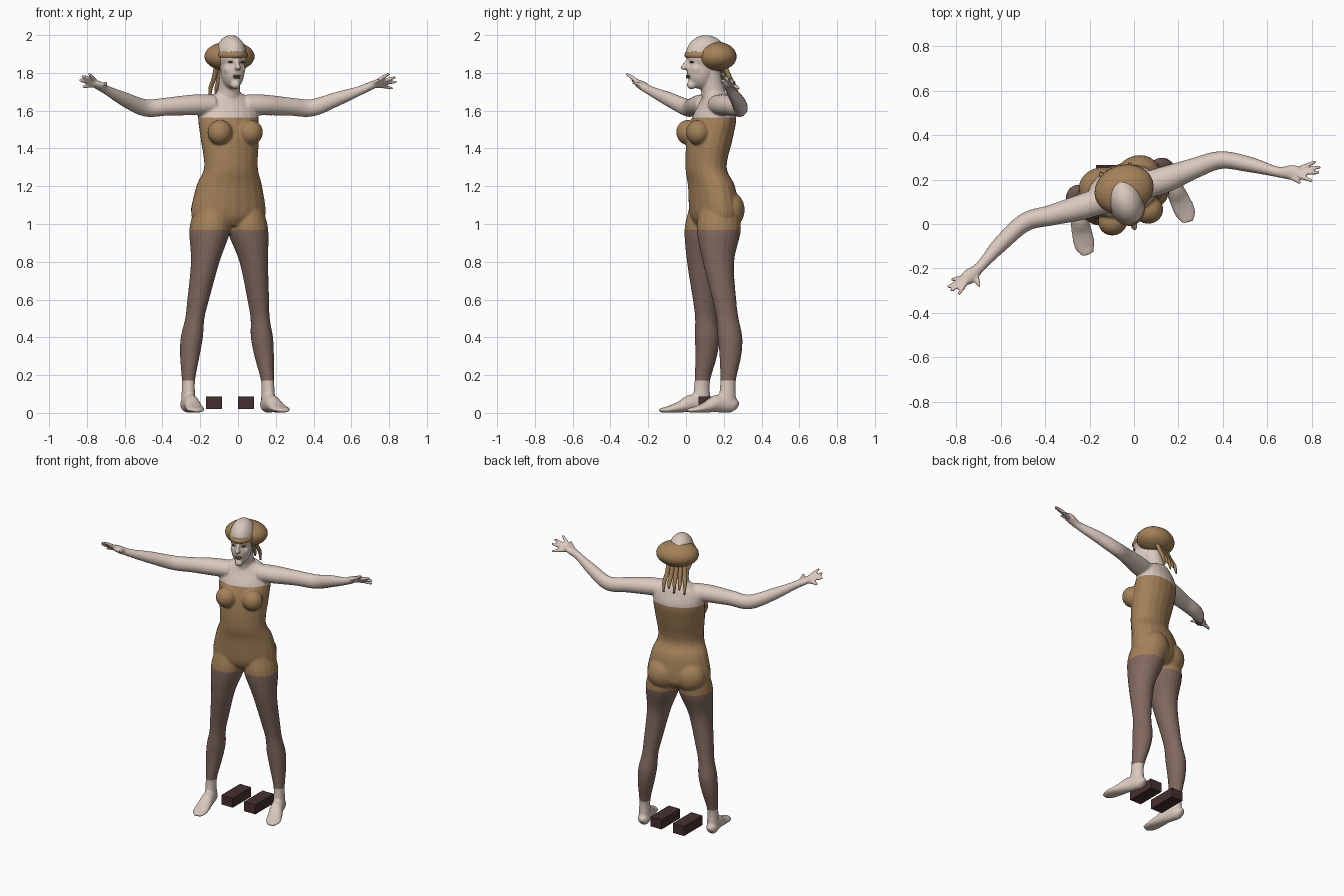
import bpy, bmesh, math
from mathutils import Vector, Matrix

cube = bpy.data.objects.get("Cube")
if cube:
    bpy.data.objects.remove(cube, do_unlink=True)


def material(name, rgb):
    m = bpy.data.materials.new(name)
    m.use_nodes = True
    m.diffuse_color = (*rgb, 1)
    bsdf = next(n for n in m.node_tree.nodes if n.type == 'BSDF_PRINCIPLED')
    bsdf.inputs["Base Color"].default_value = (*rgb, 1)
    bsdf.inputs["Roughness"].default_value = 0.7
    return m


SKIN = material("pale skin", (0.70, 0.58, 0.51))
TAN = material("tan cloth and hair", (0.37, 0.22, 0.10))
STOCKING = material("brown stocking", (0.22, 0.14, 0.115))
DARK = material("dark brown block", (0.06, 0.03, 0.028))
EYE = material("olive eye", (0.12, 0.09, 0.04))
LIP = material("dusky lip", (0.30, 0.16, 0.13))

# The figure's own frame, turned a little to its left
YAW = Matrix.Rotation(math.radians(18), 3, 'Z')
CENTRE = Vector((-0.045, 0.13, 0))
SIDE, BACK, UP = YAW @ Vector((1, 0, 0)), YAW @ Vector((0, 1, 0)), Vector((0, 0, 1))


def place(p):
    return CENTRE + YAW @ Vector(p)


def spline(rows, steps=5):
    """Smoothly interpolate rows of numbers."""
    out = []
    for i in range(len(rows) - 1):
        a, b = rows[max(i - 1, 0)], rows[i]
        c, d = rows[i + 1], rows[min(i + 2, len(rows) - 1)]
        for k in range(steps):
            t = k / steps
            out.append([q + t * (r - p + t * (2 * p - 5 * q + 4 * r - s
                        + t * (3 * (q - r) + s - p))) / 2
                        for p, q, r, s in zip(a, b, c, d)])
    return out + [list(rows[-1])]


def loft(bm, rows, local=True, level=True, sides=20):
    """Skin of ellipses; each row is x, y, z, half width, half depth."""
    rows = spline(rows)
    pts = [place(r[:3]) if local else Vector(r[:3]) for r in rows]
    rings = []
    for i, (p, r) in enumerate(zip(pts, rows)):
        a, b = SIDE, BACK
        if not level:
            t = (pts[min(i + 1, len(pts) - 1)] - pts[max(i - 1, 0)]).normalized()
            a = t.cross(UP).normalized()
            b = a.cross(t)
        rings.append([bm.verts.new(p + a * r[3] * math.cos(w) + b * r[4] * math.sin(w))
                      for w in (math.tau * k / sides for k in range(sides))])
    for lo, hi in zip(rings, rings[1:]):
        for k in range(sides):
            n = (k + 1) % sides
            bm.faces.new((lo[k], lo[n], hi[n], hi[k]))
    bm.faces.new(rings[0][::-1])
    bm.faces.new(rings[-1])


def ball(bm, pos, radii):
    m = Matrix.Translation(place(pos)) @ YAW.to_4x4() @ Matrix.Diagonal((*radii, 1))
    bmesh.ops.create_uvsphere(bm, u_segments=32, v_segments=20, radius=1, matrix=m)


def finish(name, bm, *mats, smooth=True):
    bmesh.ops.recalc_face_normals(bm, faces=bm.faces)
    mesh = bpy.data.meshes.new(name)
    bm.to_mesh(mesh)
    bm.free()
    obj = bpy.data.objects.new(name, mesh)
    bpy.context.collection.objects.link(obj)
    for m in mats:
        mesh.materials.append(m)
    for f in mesh.polygons:
        f.use_smooth = smooth
    return obj


body = bmesh.new()

# Torso and neck
loft(body, [(0, .01, .99, .15, .08), (0, .02, 1.05, .205, .12), (0, .005, 1.2, .18, .118),
            (0, -.025, 1.3, .146, .105), (0, -.005, 1.45, .158, .118),
            (0, .02, 1.56, .165, .112), (0, .03, 1.64, .15, .082), (0, .03, 1.69, .08, .065)])
loft(body, [(0, .03, 1.62, .08, .07), (0, .015, 1.7, .06, .065),
            (0, -.005, 1.77, .055, .065), (0, -.02, 1.86, .055, .065)])

# Head
ball(body, (0, -.025, 1.895), (.078, .11, .105))
ball(body, (0, -.055, 1.812), (.062, .075, .098))
ball(body, (0, -.105, 1.737), (.026, .026, .024))
ball(body, (0, -.145, 1.828), (.016, .022, .013))
loft(body, [(0, -.115, 1.875, .009, .016), (0, -.137, 1.85, .01, .016),
            (0, -.15, 1.83, .013, .02)])

for s in (-1, 1):
    # Chest, seat, cheeks
    ball(body, (s * .085, -.098, 1.485), (.066, .062, .066))
    ball(body, (s * .088, .07, 1.075), (.1, .085, .1))
    ball(body, (s * .035, -.085, 1.82), (.025, .03, .03))
    # Leg
    loft(body, [(s * .095, .015, 1.08, .09, .1), (s * .105, .012, .97, .108, .118),
                (s * .135, 0, .8, .075, .084), (s * .167, .022, .6, .057, .064),
                (s * .182, .035, .5, .05, .06), (s * .195, .045, .4, .058, .066),
                (s * .207, .043, .3, .051, .058), (s * .22, .026, .17, .034, .042),
                (s * .222, .022, .08, .036, .046), (s * .222, .022, .03, .036, .045)])
    # Foot
    loft(body, [(s * .222, .075, .03, .018, .02), (s * .222, .05, .042, .036, .041),
                (s * .224, -.03, .05, .04, .048), (s * .232, -.1, .03, .046, .029),
                (s * .238, -.16, .018, .047, .017), (s * .236, -.205, .013, .026, .01)],
         level=False)

# Arms, each shoulder to palm, then finger tips from thumb to little finger
arms = [
    ([(-.13, .11, 1.63, .06, .055), (-.24, .075, 1.63, .058, .055),
      (-.37, .04, 1.622, .047, .048), (-.49, .008, 1.615, .042, .046),
      (-.6, -.09, 1.66, .036, .038), (-.69, -.19, 1.706, .024, .025),
      (-.74, -.235, 1.735, .034, .022), (-.765, -.255, 1.75, .026, .015)],
     [(-.697, -.285, 1.75), (-.79, -.318, 1.797), (-.825, -.302, 1.785),
      (-.84, -.285, 1.76), (-.825, -.252, 1.725)]),
    ([(.04, .17, 1.63, .06, .055), (.14, .2, 1.63, .06, .055),
      (.27, .25, 1.622, .047, .048), (.39, .288, 1.615, .04, .046),
      (.52, .268, 1.66, .035, .038), (.645, .235, 1.706, .024, .025),
      (.71, .232, 1.735, .034, .022), (.745, .232, 1.75, .028, .015)],
     [(.75, .183, 1.765), (.803, .193, 1.797), (.837, .232, 1.777),
      (.84, .257, 1.752), (.82, .282, 1.717)])]
for rows, tips in arms:
    loft(body, rows, local=False, level=False)
    wrist, palm = Vector(rows[-3][:3]), Vector(rows[-2][:3])
    for i, tip in enumerate(tips):
        tip = Vector(tip)
        root = wrist.lerp(palm, .5) if i == 0 else palm.lerp(tip, .1)
        mid = root.lerp(tip, .55) + Vector((0, 0, .003))
        loft(body, [(*root, .013, .013), (*mid, .0115, .0115), (*tip, .008, .008)],
             local=False, level=False, sides=10)

# Fuse into one smooth skin, then colour by height
figure = finish("body", body, SKIN, TAN, STOCKING)
remesh = figure.modifiers.new("fuse", 'REMESH')
remesh.mode = 'VOXEL'
remesh.voxel_size = 0.007
relax = figure.modifiers.new("relax", 'SMOOTH')
relax.factor, relax.iterations = 0.5, 4
graph = bpy.context.evaluated_depsgraph_get()
fused = bpy.data.meshes.new_from_object(figure.evaluated_get(graph))
figure.modifiers.clear()
figure.data = fused
fused.materials.clear()
for m in (SKIN, TAN, STOCKING):
    fused.materials.append(m)
for f in fused.polygons:
    z = f.center.z
    f.use_smooth = True
    f.material_index = 0
    if abs(f.center.x) < .32 and .17 < z < 1.563:
        f.material_index = 1 if z > .97 else 2

# Hair: rounded back, forehead band and hanging locks
hair = bmesh.new()
ball(hair, (.008, .024, 1.887), (.135, .11, .079))
ball(hair, (0, -.025, 1.895), (.084, .118, .042))
finish("hair", hair, TAN)
locks = bmesh.new()
for i in range(5):
    u = (i - 2) * .026
    end = 1.66 + .025 * (i % 2)
    loft(locks, [(u, .06, 1.84, .014, .014), (u * 1.1, .09, 1.77, .014, .014),
                 (u * 1.3, .115, 1.72, .012, .012), (u * 1.3, .128, end, .005, .005)],
         sides=10)
finish("hair_locks", locks, TAN)

# Eyes and lips
eyes = bmesh.new()
for s in (-1, 1):
    ball(eyes, (s * .031, -.114, 1.857), (.014, .011, .006))
finish("eyes", eyes, EYE)
lips = bmesh.new()
for z, w in ((1.784, .022), (1.775, .018)):
    ball(lips, (0, -.124, z), (w, .012, .006))
finish("lips", lips, LIP)

# Pair of loose blocks between the feet
for name, x in (("right_block", -.128), ("left_block", .043)):
    bm = bmesh.new()
    m = Matrix.Translation((x, .165, .053)) @ Matrix.Diagonal((.085, .2, .065, 1))
    bmesh.ops.create_cube(bm, size=1, matrix=m)
    finish(name, bm, DARK, smooth=False)
